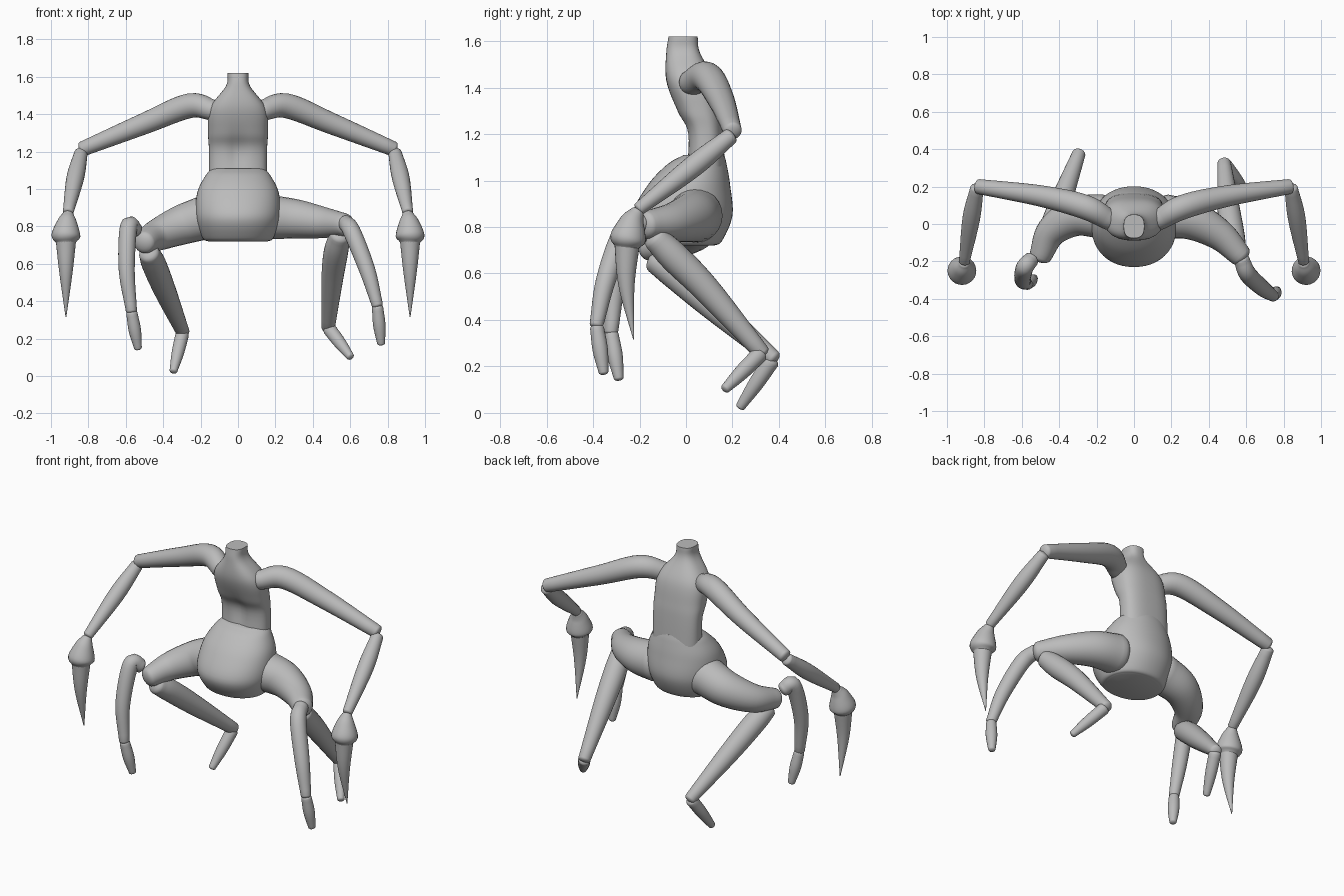
import bpy, bmesh, math
from mathutils import Vector

cube = bpy.data.objects.get("Cube")
if cube:
    bpy.data.objects.remove(cube, do_unlink=True)

grey = bpy.data.materials.new("plain grey")
grey.use_nodes = True
COLOUR = (0.5, 0.5, 0.5, 1)
grey.diffuse_color = COLOUR
grey.node_tree.nodes["Principled BSDF"].inputs["Base Color"].default_value = COLOUR


def skin_rings(name, rings):
    """Bridge equal-sized point rings into one closed smooth mesh."""
    bm = bmesh.new()
    loops = [[bm.verts.new(point) for point in ring] for ring in rings]
    count = len(loops[0])
    for lower, upper in zip(loops, loops[1:]):
        for i in range(count):
            j = (i + 1) % count
            bm.faces.new((lower[i], lower[j], upper[j], upper[i]))
    bm.faces.new(loops[0][::-1])
    bm.faces.new(loops[-1])
    bmesh.ops.recalc_face_normals(bm, faces=bm.faces)
    mesh = bpy.data.meshes.new(name)
    bm.to_mesh(mesh)
    bm.free()
    mesh.materials.append(grey)
    obj = bpy.data.objects.new(name, mesh)
    bpy.context.collection.objects.link(obj)
    bpy.ops.object.select_all(action="DESELECT")
    obj.select_set(True)
    bpy.context.view_layer.objects.active = obj
    bpy.ops.object.shade_smooth_by_angle(angle=math.radians(40))


def smooth_rows(rows, steps=6):
    """Catmull-Rom interpolation through rows of numbers."""
    knots = [Vector(row) for row in rows]
    knots = [2 * knots[0] - knots[1]] + knots + [2 * knots[-1] - knots[-2]]
    result = []
    for before, start, end, after in zip(knots, knots[1:], knots[2:], knots[3:]):
        leave, arrive = (end - before) / 2, (after - start) / 2
        for k in range(steps):
            t = k / steps
            ease = t * t * (3 - 2 * t)
            result.append(start.lerp(end, ease) + leave * t * (1 - t) ** 2
                          - arrive * t * t * (1 - t))
    return result + [knots[-2]]


def limb(name, radii, points, dome=0.55, sides=24):
    """Tapered tube through the points, with domed ends."""
    path = smooth_rows([(*point, radius) for point, radius in zip(points, radii)])
    stations = []
    for i, here in enumerate(path):
        ahead, behind = path[min(i + 1, len(path) - 1)], path[max(i - 1, 0)]
        stations.append((here.xyz, max(here.w, 0.002), (ahead - behind).xyz.normalized()))

    def cap(station, sign):
        centre, radius, along = station
        angles = [math.radians(step * 20) for step in (4, 3, 2, 1)]
        return [(centre + along * sign * radius * dome * math.sin(a),
                 radius * math.cos(a), along) for a in angles]

    if dome:
        stations = cap(stations[0], -1) + stations + cap(stations[-1], 1)[::-1]
    across = stations[0][2].orthogonal()
    turns = [math.tau * i / sides for i in range(sides)]
    rings = []
    for centre, radius, along in stations:
        across = (across - along * across.dot(along)).normalized()
        other = along.cross(across)
        rings.append([centre + radius * (across * math.cos(a) + other * math.sin(a))
                      for a in turns])
    skin_rings(name, rings)


def trunk(name, rows, power, groove=0.0, sides=48):
    """Stack of rounded sections from (z, half width, front y, back y) rows."""
    def rounded(value):
        return math.copysign(abs(value) ** (2 / power), value)

    rings = []
    for z, half, front, back in smooth_rows(rows):
        ring = []
        for i in range(sides):
            angle = math.tau * i / sides
            x = half * rounded(math.cos(angle))
            y = (front + back) / 2 + (back - front) / 2 * rounded(math.sin(angle))
            if math.sin(angle) < 0:  # shallow line down the middle of the front
                y += groove * math.exp(-(x / 0.04) ** 2 - ((z - 1.2) / 0.1) ** 2)
            ring.append((x, y, z))
        rings.append(ring)
    skin_rings(name, rings)


# Upper body with a cut-off neck
trunk("chest", [(1.62, .055, -.075, .05), (1.55, .065, -.085, .06), (1.43, .152, -.085, .125),
                (1.3, .16, -.04, .15), (1.2, .155, .005, .16), (1, .155, 0, .17)],
      power=2.6, groove=0.02)

# Rounded belly and hips
trunk("pelvis", [(1.11, .14, -.01, .165), (1.07, .175, -.08, .175), (.98, .218, -.165, .19),
                 (.85, .226, -.23, .2), (.74, .19, -.175, .155), (.72, .16, -.13, .12)],
      power=2.15)


# Matching arms, each ending in a spike
def arm(side, m):
    def part(name, radii, points, dome=0.5):
        limb(f"{side}_{name}", radii, [(m * x, y, z) for x, y, z in points], dome)

    part("upper_arm", (.055, .066, .057, .04),
         [(.13, .02, 1.42), (.26, .09, 1.445), (.5, .15, 1.35), (.83, .2, 1.215)])
    part("forearm", (.036, .047, .029), [(.84, .19, 1.19), (.87, .03, 1.06), (.907, -.2, .88)])
    part("claw_socket", (.03, .055, .077, .052),
         [(.908, -.21, .865), (.914, -.232, .82), (.92, -.25, .75), (.92, -.256, .712)])
    part("claw_spike", (.056, .035, .002),
         [(.92, -.253, .74), (.92, -.256, .55), (.92, -.225, .315)], dome=0)


arm("left", 1)
arm("right", -1)


# Each thigh carries a front shin and a rear shin, posed differently per side
def leg(side, thigh, front, front_toe, rear, rear_toe):
    limb(f"{side}_thigh", (.118, .105, .083, .06), thigh)
    for end, shin, toe, radii in (("front", front, front_toe, (.042, .047, .043, .03)),
                                  ("rear", rear, rear_toe, (.055, .065, .059, .036))):
        limb(f"{side}_{end}_shin", radii, shin)
        ankle, tip = Vector(shin[-1]), Vector(toe)
        ankle = ankle.lerp(tip, 0.07)
        limb(f"{side}_{end}_foot", (radii[-1], .033, .021), (ankle, ankle.lerp(tip, 0.5), tip))


leg("left",
    thigh=[(.17, .04, .85), (.31, .02, .84), (.46, -.06, .82), (.57, -.17, .81)],
    front=[(.575, -.19, .82), (.61, -.27, .77), (.69, -.345, .57), (.745, -.385, .38)],
    front_toe=(.765, -.355, .175),
    rear=[(.545, -.13, .75), (.525, -.05, .67), (.505, .09, .53), (.482, .325, .26)],
    rear_toe=(.6, .17, .105))
leg("right",
    thigh=[(-.17, .04, .85), (-.31, .04, .805), (-.44, -.04, .75), (-.5, -.17, .715)],
    front=[(-.55, -.19, .78), (-.585, -.235, .795), (-.595, -.3, .57), (-.57, -.322, .35)],
    front_toe=(-.535, -.29, .15),
    rear=[(-.475, -.13, .655), (-.45, -.05, .6), (-.39, .12, .455), (-.295, .375, .235)],
    rear_toe=(-.345, .235, .028))
